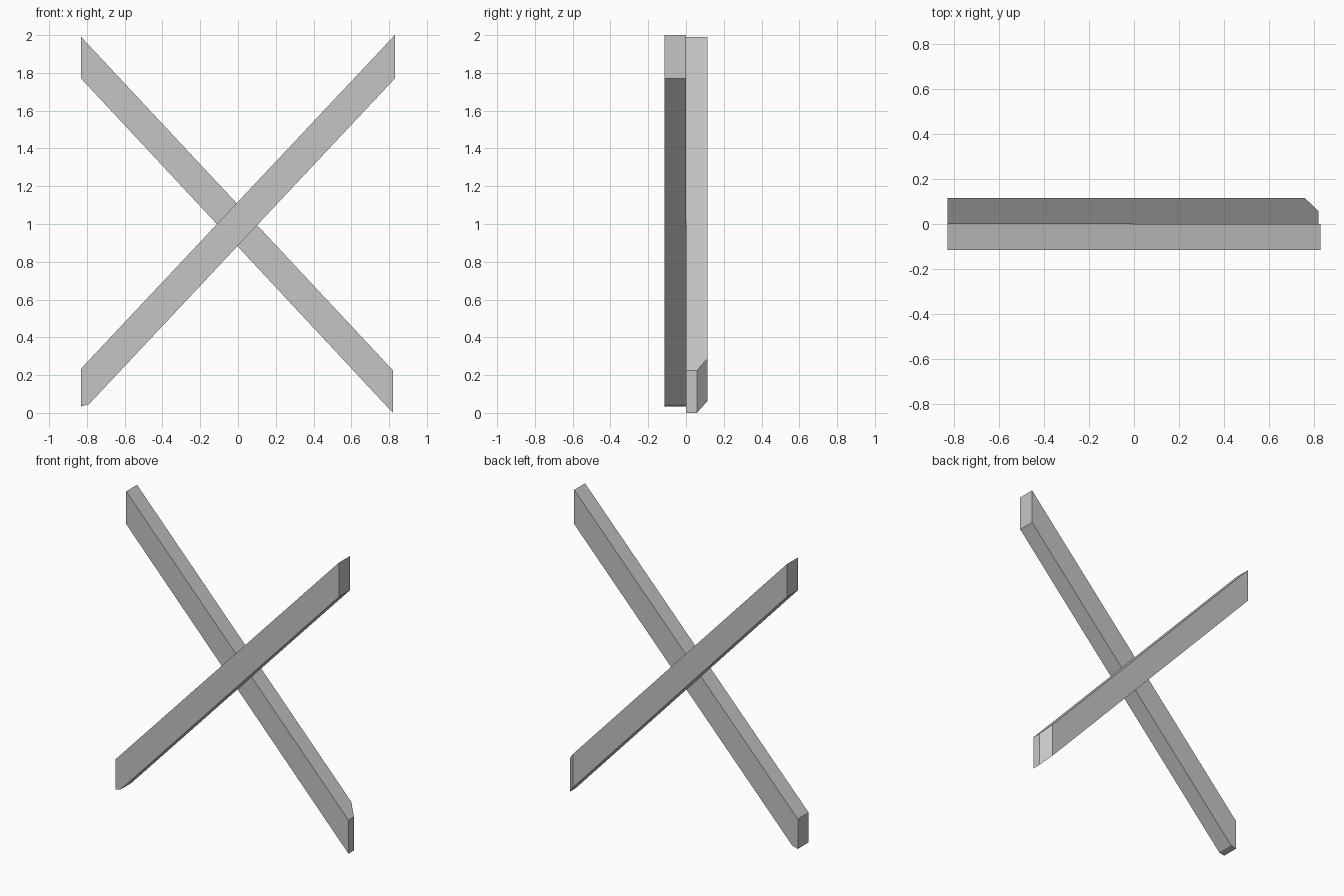
import bpy
import bmesh

cube = bpy.data.objects.get("Cube")
if cube:
    bpy.data.objects.remove(cube, do_unlink=True)

# One plain grey for both beams
grey = bpy.data.materials.new("plain grey")
colour = (0.56, 0.56, 0.56, 1.0)
grey.diffuse_color = colour
grey.use_nodes = True
grey.node_tree.nodes["Principled BSDF"].inputs["Base Color"].default_value = colour

THICK = 0.115


def beam(name, outline, y_front, cut=None):
    """Extrude an x-z outline backwards; optionally slice off a corner with a plane."""
    bm = bmesh.new()
    face = bm.faces.new([bm.verts.new((x, y_front, z)) for x, z in outline])
    out = bmesh.ops.extrude_face_region(bm, geom=[face])
    moved = [v for v in out["geom"] if isinstance(v, bmesh.types.BMVert)]
    bmesh.ops.translate(bm, verts=moved, vec=(0, THICK, 0))
    if cut:
        point, normal = cut
        res = bmesh.ops.bisect_plane(bm, geom=bm.verts[:] + bm.edges[:] + bm.faces[:],
                                     plane_co=point, plane_no=normal, clear_outer=True)
        edges = [e for e in res["geom_cut"] if isinstance(e, bmesh.types.BMEdge)]
        bmesh.ops.holes_fill(bm, edges=edges)
    bmesh.ops.recalc_face_normals(bm, faces=bm.faces)
    mesh = bpy.data.meshes.new(name)
    bm.to_mesh(mesh)
    bm.free()
    mesh.materials.append(grey)
    obj = bpy.data.objects.new(name, mesh)
    bpy.context.collection.objects.link(obj)
    return obj


# Front beam rises towards +x, with a blunted lower tip
beam("front_beam",
     [(-0.83, 0.035), (-0.79, 0.045), (0.83, 1.77), (0.83, 2.0), (-0.83, 0.235)],
     -THICK)

# Back beam falls towards +x, with its rear corner sliced at the low end
beam("back_beam",
     [(-0.83, 1.77), (0.82, 0.0), (0.82, 0.225), (-0.83, 1.99)],
     0.0, cut=((0.82, 0.058, 0), (0.057, 0.06, 0)))
